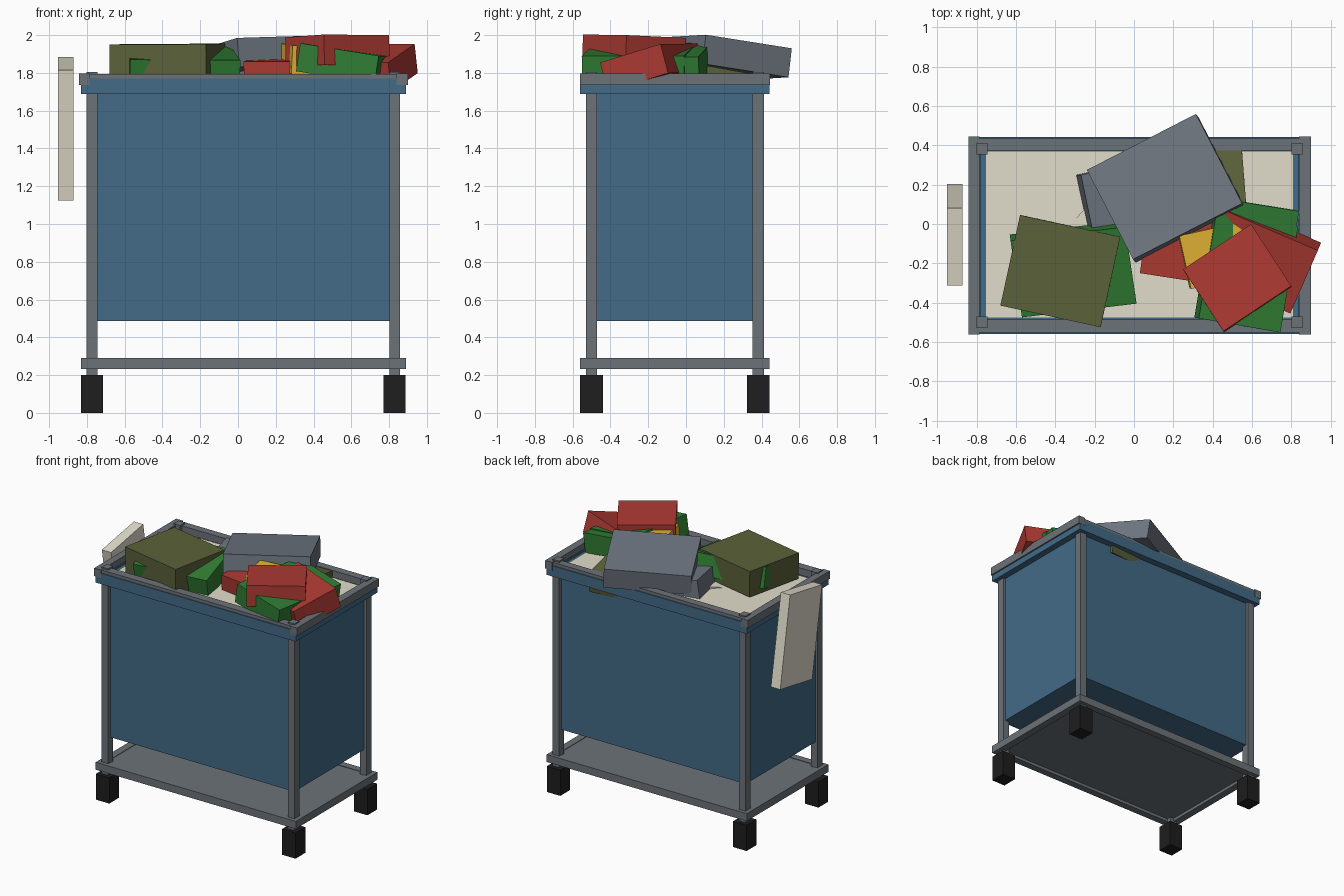
import bpy
from mathutils import Vector, Matrix
from math import radians

if "Cube" in bpy.data.objects:
    bpy.data.objects.remove(bpy.data.objects["Cube"])


def material(name, rgb):
    m = bpy.data.materials.new(name)
    m.diffuse_color = (*rgb, 1)
    m.use_nodes = True
    m.node_tree.nodes["Principled BSDF"].inputs["Base Color"].default_value = m.diffuse_color
    return m


BLUE = material("canvas_blue", (0.054, 0.145, 0.24))
GREY = material("frame_grey", (0.15, 0.17, 0.19))
BLACK = material("rubber_black", (0.013, 0.013, 0.014))
CREAM = material("linen_cream", (0.76, 0.725, 0.60))
SLATE = material("cloth_slate", (0.155, 0.18, 0.215))
OLIVE = material("cloth_olive", (0.105, 0.12, 0.042))
RED = material("cloth_red", (0.42, 0.042, 0.033))
GREEN = material("cloth_green", (0.03, 0.205, 0.034))
YELLOW = material("cloth_yellow", (0.76, 0.45, 0.034))

QUADS = [(0, 3, 2, 1), (4, 5, 6, 7), (0, 1, 5, 4),
         (1, 2, 6, 5), (2, 3, 7, 6), (3, 0, 4, 7)]


def make(name, mat, verts):
    me = bpy.data.meshes.new(name)
    me.from_pydata([tuple(v) for v in verts], [], QUADS)
    me.materials.append(mat)
    ob = bpy.data.objects.new(name, me)
    bpy.context.collection.objects.link(ob)
    return ob


def box(name, mat, x, y, z):
    """Axis-aligned box from (min, max) pairs."""
    ring = [(x[0], y[0]), (x[1], y[0]), (x[1], y[1]), (x[0], y[1])]
    return make(name, mat, [(a, b, h) for h in z for a, b in ring])


def garment(name, mat, corner, along, across, thick):
    """Folded cloth block: top face from a corner and its two neighbours."""
    p, a, b = Vector(corner), Vector(along), Vector(across)
    u, v = a - p, b - p
    n = u.cross(v).normalized()
    if n.z < 0:
        u, v, n = v, u, -n
    top = [p, p + u, p + u + v, p + v]
    return make(name, mat, [q - n * thick for q in top] + top)


# Cart frame: casters, stems and corner posts
for sx, px in (("left", -0.773), ("right", 0.829)):
    for sy, py in (("front", -0.5), ("back", 0.383)):
        tag = f"{sy}_{sx}"
        box("caster_" + tag, BLACK, (px - .058, px + .058), (py - .06, py + .06), (0, .2))
        box("caster_stem_" + tag, GREY, (px - .028, px + .028), (py - .03, py + .03), (.2, .26))
        box("post_" + tag, GREY, (px - .028, px + .028), (py - .03, py + .03), (.25, 1.805))

# Bottom shelf: rails around a thin plate
for nm, y in (("front", (-.56, -.505)), ("back", (.387, .442))):
    box("shelf_rail_" + nm, GREY, (-.832, .889), y, (.232, .29))
for nm, x in (("left", (-.832, -.775)), ("right", (.832, .889))):
    box("shelf_rail_" + nm, GREY, x, (-.51, .39), (.232, .29))
box("shelf_plate", GREY, (-.78, .835), (-.51, .39), (.255, .286))

# Hanging bag and its linen top layer
box("bag", BLUE, (-.785, .838), (-.505, .388), (.487, 1.735))
box("linen_fill", CREAM, (-.752, .81), (-.475, .37), (1.7, 1.742))

# Blue hem around the rim and grey rim rails
for nm, y in (("front", (-.56, -.50)), ("back", (.385, .442))):
    box("hem_" + nm, BLUE, (-.832, .889), y, (1.687, 1.77))
for nm, x in (("left", (-.832, -.78)), ("right", (.835, .889))):
    box("hem_" + nm, BLUE, x, (-.51, .39), (1.687, 1.75))
box("rail_front", GREY, (-.835, .89), (-.553, -.487), (1.74, 1.794))
box("rail_back", GREY, (-.835, .89), (.375, .435), (1.74, 1.794))
box("rail_left", GREY, (-.843, -.785), (-.562, .444), (1.735, 1.797))
box("rail_right", GREY, (.84, .9), (-.562, .444), (1.735, 1.797))

# Tilted towel hanging off the left end
towel = box("hanging_towel", CREAM, (-.04, .04), (-.2, .2), (-.35, .35))
towel.matrix_world = Matrix.Translation((-.912, -.055, 1.505)) @ Matrix.Rotation(radians(10), 4, 'X')

# Laundry heap
garment("olive_cloth_front", OLIVE, (-.58, .045, 1.953), (-.07, -.065, 1.955), (-.68, -.415, 1.95), .2)
garment("green_cloth_left", GREEN, (-.628, -.085, 1.95), (-.045, -.015, 1.947), (-.57, -.475, 1.87), .16)
garment("slate_cloth_top", SLATE, (-.24, .275, 1.913), (.315, .56, 1.93), (-.005, -.18, 1.985), .155)
garment("slate_cloth_under", SLATE, (-.27, .25, 1.88), (.2, .35, 1.80), (-.21, -.035, 1.87), .15)
garment("olive_cloth_back", OLIVE, (.57, .11, 1.838), (.27, .085, 1.838), (.545, .43, 1.78), .15)
garment("red_cloth_top", RED, (.595, 0, 1.985), (.80, -.315, 2.0), (.25, -.23, 1.988), .16)
garment("red_cloth_right", RED, (.935, -.135, 1.953), (.47, .065, 1.955), (.795, -.455, 1.855), .16)
garment("red_cloth_left", RED, (.03, -.25, 1.86), (.45, -.315, 1.862), (.08, .1, 1.88), .15)
garment("yellow_cloth", YELLOW, (.23, -.06, 1.955), (.55, .01, 1.94), (.29, -.33, 1.945), .15)
garment("green_cloth_front", GREEN, (.33, -.48, 1.957), (.745, -.552, 1.89), (.42, .06, 1.957), .15)
garment("green_cloth_back", GREEN, (.84, .065, 1.885), (.5, .12, 1.945), (.78, -.28, 1.88), .15)
garment("cream_cloth", CREAM, (-.33, -.01, 1.742), (-.24, .09, 1.76), (-.2, -.12, 1.755), .05)
